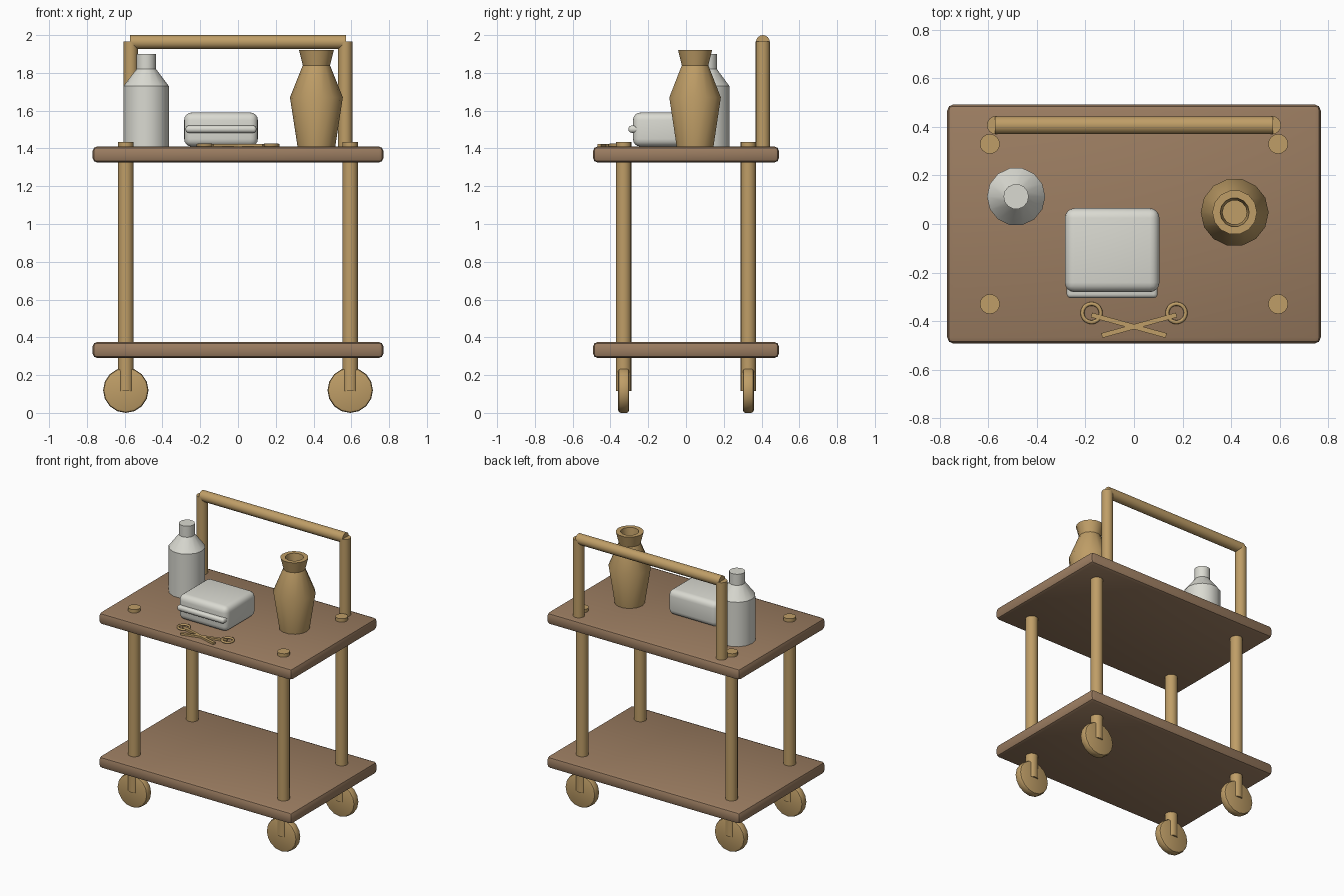
import bpy, bmesh, math
from mathutils import Vector

cube = bpy.data.objects.get("Cube")
if cube:
    bpy.data.objects.remove(cube, do_unlink=True)


def material(name, rgb):
    m = bpy.data.materials.new(name)
    m.use_nodes = True
    colour = (*rgb, 1)
    m.diffuse_color = colour
    m.node_tree.nodes["Principled BSDF"].inputs["Base Color"].default_value = colour
    return m


wood = material("brown wood", (0.33, 0.205, 0.12))
tan = material("tan bamboo", (0.52, 0.34, 0.135))
white = material("off white", (0.70, 0.70, 0.64))


def finish(obj, name, mat, bevel=0, segments=2, angle=35):
    obj.name = obj.data.name = name
    obj.data.materials.append(mat)
    bpy.ops.object.select_all(action="DESELECT")
    obj.select_set(True)
    bpy.context.view_layer.objects.active = obj
    if bevel:
        mod = obj.modifiers.new("Bevel", "BEVEL")
        mod.width, mod.segments = bevel, segments
        mod.limit_method = "ANGLE"
        mod.angle_limit = math.radians(40)
        bpy.ops.object.modifier_apply(modifier=mod.name)
    bpy.ops.object.shade_smooth_by_angle(angle=math.radians(angle))
    return obj


def box(name, centre, size, mat, bevel=0, segments=2, turn=0):
    bpy.ops.mesh.primitive_cube_add(size=1, location=centre)
    obj = bpy.context.object
    obj.scale = size
    bpy.ops.object.transform_apply(location=False, rotation=False, scale=True)
    obj.rotation_euler.z = turn
    return finish(obj, name, mat, bevel, segments)


def rod(name, start, end, radius, mat, sides=16, bevel=0):
    a, b = Vector(start), Vector(end)
    bpy.ops.mesh.primitive_cylinder_add(vertices=sides, radius=radius,
                                        depth=(b - a).length, location=(a + b) / 2)
    obj = bpy.context.object
    obj.rotation_euler = (b - a).to_track_quat("Z", "Y").to_euler()
    return finish(obj, name, mat, bevel)


def lathe(name, centre, profile, mat, sides):
    # The profile starts and ends on the axis
    bm = bmesh.new()
    points = [bm.verts.new((r, 0, z)) for r, z in profile]
    edges = [bm.edges.new(pair) for pair in zip(points, points[1:])]
    bmesh.ops.spin(bm, geom=points + edges, axis=(0, 0, 1), cent=(0, 0, 0),
                   angle=math.tau, steps=sides, use_duplicate=False)
    bmesh.ops.remove_doubles(bm, verts=bm.verts, dist=0.0005)
    bmesh.ops.recalc_face_normals(bm, faces=bm.faces)
    mesh = bpy.data.meshes.new(name)
    bm.to_mesh(mesh)
    bm.free()
    obj = bpy.data.objects.new(name, mesh)
    bpy.context.collection.objects.link(obj)
    obj.location = centre
    return finish(obj, name, mat, angle=30)


# Shelves
top = 1.41
for name, z in (("lower_shelf", 0.333), ("upper_shelf", 1.368)):
    box(name, (0, 0, z), (1.54, 0.985, 0.085), wood, 0.025)

# Posts and wheels
for sx, side in ((1, "left"), (-1, "right")):
    for sy, end in ((-1, "front"), (1, "back")):
        x, y = sx * 0.594, sy * 0.33
        rod(f"{end}_{side}_post", (x, y, 0.117), (x, y, 1.435), 0.041, tan)
        rod(f"{end}_{side}_wheel", (x, y - 0.029, 0.12), (x, y + 0.029, 0.12),
            0.12, tan, bevel=0.014)

# Push handle
for sx, side in ((1, "left"), (-1, "right")):
    x = sx * 0.568
    rod(f"{side}_handle_upright", (x, 0.407, 1.39), (x, 0.407, 1.967), 0.038, tan)
rod("handle_bar", (-0.572, 0.407, 1.963), (0.572, 0.407, 1.963), 0.037, tan)

# Bottle and vase
lathe("bottle", (-0.486, 0.113, top),
      [(0, 0), (0.12, 0), (0.12, 0.32), (0.052, 0.41), (0.052, 0.49), (0, 0.49)],
      white, 14)
lathe("vase", (0.415, 0.048, top),
      [(0, 0), (0.1, 0), (0.14, 0.26), (0.072, 0.43), (0.092, 0.51),
       (0.06, 0.51), (0.05, 0.43), (0.05, 0.36), (0, 0.36)], tan, 14)

# Folded towel with its rolled front edge
box("towel", (-0.09, -0.108, top + 0.09), (0.39, 0.346, 0.18), white, 0.04, 4)
box("towel_fold", (-0.09, -0.25, 1.502), (0.375, 0.11, 0.038), white, 0.016, 3)

# Crossed scissors
for sx, side in ((1, "left"), (-1, "right")):
    a = Vector((sx * 0.175, -0.375, 1.417))
    b = Vector((-sx * 0.133, -0.46, 1.417))
    d = b - a
    box(f"{side}_scissor_blade", (a + b) / 2, (d.length, 0.02, 0.014), tan,
        turn=math.atan2(d.y, d.x))
    bpy.ops.mesh.primitive_torus_add(major_radius=0.038, minor_radius=0.008,
                                     major_segments=20, minor_segments=8,
                                     location=(sx * 0.175, -0.367, 1.417))
    finish(bpy.context.object, f"{side}_scissor_ring", tan, angle=60)
